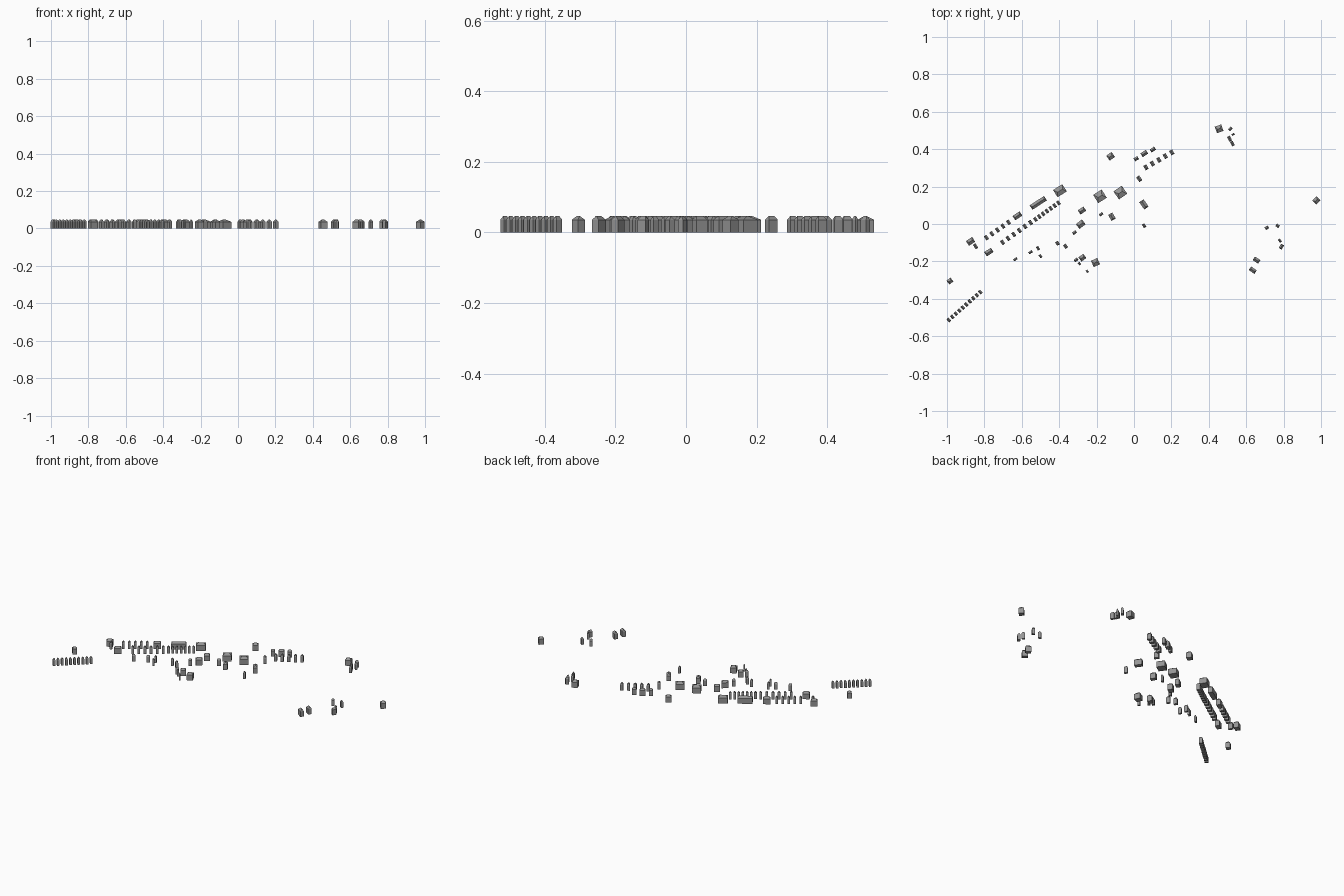
import bpy, bmesh, math
from mathutils import Matrix, Vector

EAVES, RIDGE = 0.036, 0.047
GROW = 1.08      # overall footprint scale
HIP = 0.6        # how far the ridge ends are pulled in, in half widths

mat = bpy.data.materials.new("dark_grey")
mat.diffuse_color = (0.3, 0.3, 0.3, 1)


def add_house(bm, x, y, length, width, deg):
    """Box walls with a hipped roof, ridge along the length."""
    l, w = length / 2 * GROW, width / 2 * GROW
    m = Matrix.Translation((x, y, 0)) @ Matrix.Rotation(math.radians(deg), 4, 'Z')
    profile = [(-w, 0), (w, 0), (w, EAVES), (0, RIDGE), (-w, EAVES)]
    ends = []
    for s in (-1, 1):
        ends.append([bm.verts.new(m @ Vector((s * (l - (HIP * w if z == RIDGE else 0)), p, z)))
                     for p, z in profile])
    for e in ends:
        bm.faces.new((e[0], e[1], e[2], e[4]))
        bm.faces.new((e[4], e[2], e[3]))
    a, b = ends
    for i in range(5):
        j = (i + 1) % 5
        bm.faces.new((a[i], a[j], b[j], b[i]))


def row(start, end, n, length, width, deg):
    """Evenly spaced identical houses along a street."""
    out = []
    for i in range(n):
        t = i / (n - 1)
        out.append((start[0] + (end[0] - start[0]) * t,
                    start[1] + (end[1] - start[1]) * t, length, width, deg))
    return out


def district(name, houses):
    bm = bmesh.new()
    for h in houses:
        add_house(bm, *h)
    bmesh.ops.recalc_face_normals(bm, faces=bm.faces)
    me = bpy.data.meshes.new(name)
    bm.to_mesh(me)
    bm.free()
    me.materials.append(mat)
    bpy.context.collection.objects.link(bpy.data.objects.new(name, me))


# Terraced streets
district("southwest_terrace", row((-0.99, -0.513), (-0.822, -0.364), 10, 0.020, 0.014, -48))
district("upper_terrace", row((-0.789, -0.073), (-0.671, 0.009), 5, 0.024, 0.015, -55))
district("lower_terrace_west", row((-0.703, -0.098), (-0.553, 0.008), 6, 0.024, 0.015, -55))
district("lower_terrace_east", row((-0.527, 0.025), (-0.404, 0.113), 7, 0.022, 0.014, -55))
district("north_terrace", row((0.064, 0.303), (0.202, 0.383), 5, 0.025, 0.017, -60))

# Larger buildings along the western street
district("west_buildings", [
    (-0.984, -0.305, 0.025, 0.024, 40), (-0.874, -0.093, 0.037, 0.028, 33),
    (-0.847, -0.119, 0.026, 0.015, -60), (-0.623, 0.044, 0.042, 0.025, 34),
    (-0.512, 0.113, 0.085, 0.026, 33), (-0.396, 0.178, 0.054, 0.042, 33),
    (-0.776, -0.150, 0.040, 0.025, 33)])

# Scattered houses south of the street
district("south_houses", [
    (-0.634, -0.188, 0.020, 0.012, 35), (-0.553, -0.151, 0.020, 0.012, 30),
    (-0.513, -0.130, 0.020, 0.013, -60), (-0.500, -0.172, 0.018, 0.012, -55),
    (-0.409, -0.103, 0.020, 0.016, -60), (-0.366, -0.119, 0.022, 0.016, -50),
    (-0.318, -0.046, 0.020, 0.015, 35), (-0.310, -0.192, 0.020, 0.014, 35),
    (-0.276, -0.180, 0.030, 0.026, 35), (-0.292, -0.212, 0.014, 0.011, -55),
    (-0.250, -0.253, 0.014, 0.010, -55), (-0.206, -0.206, 0.034, 0.034, 25)])

# Village centre
district("centre_buildings", [
    (-0.285, -0.001, 0.038, 0.030, 38), (-0.278, 0.072, 0.034, 0.025, 35),
    (-0.182, 0.148, 0.050, 0.048, 32), (-0.073, 0.168, 0.050, 0.048, 35),
    (-0.176, 0.052, 0.020, 0.013, 35), (-0.118, 0.039, 0.034, 0.024, -60),
    (-0.125, 0.362, 0.032, 0.030, 35), (0.053, 0.105, 0.044, 0.026, -55),
    (0.054, -0.009, 0.020, 0.014, -60), (0.028, 0.242, 0.028, 0.018, -55),
    (0.012, 0.349, 0.022, 0.017, 30), (0.055, 0.377, 0.032, 0.022, 33),
    (0.101, 0.398, 0.026, 0.018, 35)])

# Farmsteads to the north east and east
district("northeast_farm", [
    (0.455, 0.509, 0.034, 0.034, 20), (0.516, 0.508, 0.020, 0.014, 45),
    (0.530, 0.479, 0.014, 0.010, 40), (0.511, 0.456, 0.026, 0.015, -65),
    (0.526, 0.430, 0.024, 0.014, -65)])
district("east_farm", [
    (0.975, 0.126, 0.030, 0.029, 45), (0.710, -0.020, 0.018, 0.016, 35),
    (0.768, -0.010, 0.018, 0.015, -35), (0.780, -0.089, 0.018, 0.012, -50),
    (0.788, -0.121, 0.024, 0.017, 60), (0.655, -0.193, 0.032, 0.021, -33),
    (0.635, -0.247, 0.034, 0.021, -35)])
